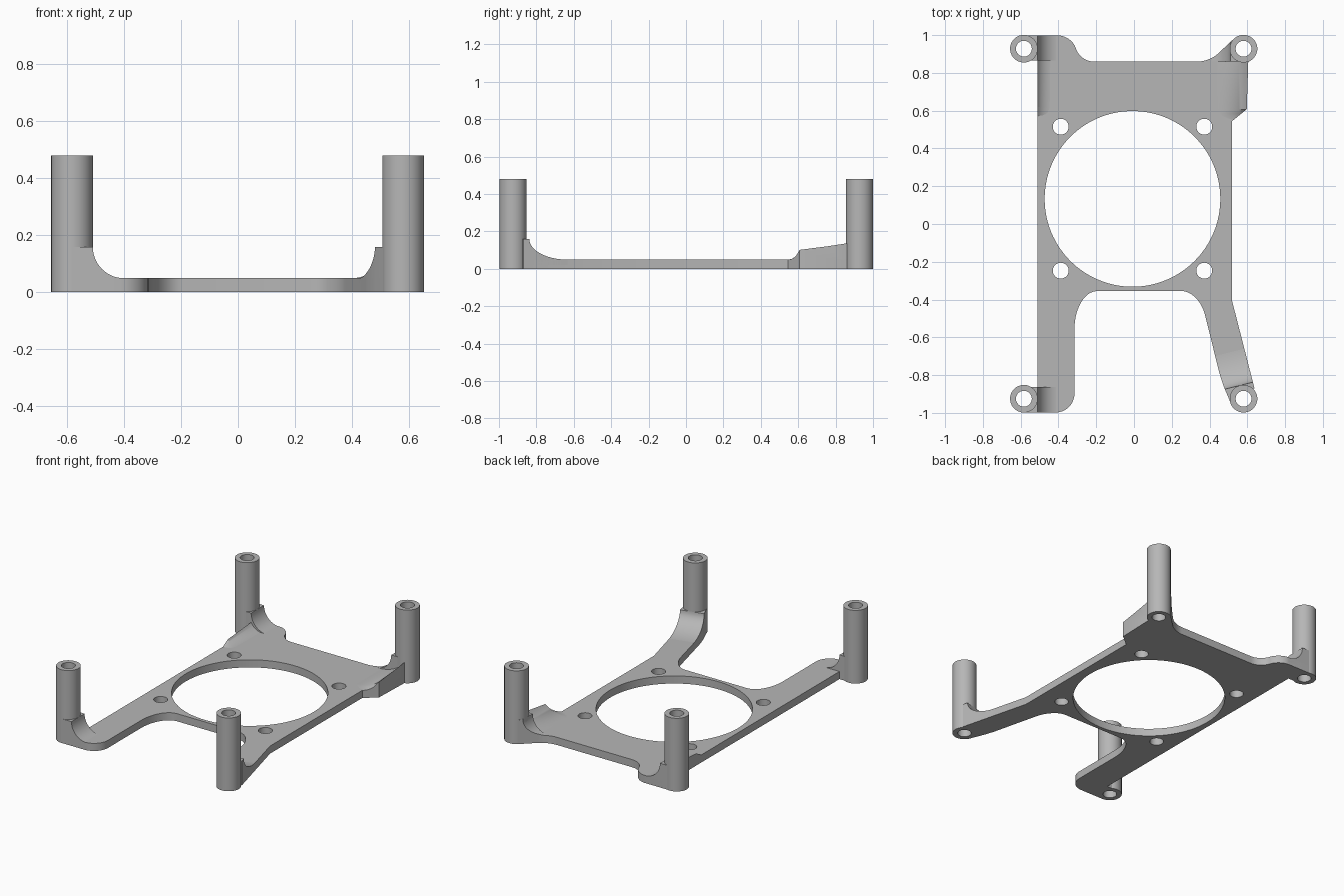
import bpy, bmesh, math
from mathutils import Vector, Matrix

cube = bpy.data.objects.get("Cube")
if cube:
    bpy.data.objects.remove(cube, do_unlink=True)

THICK, POST_H, POST_R, BORE_R = 0.05, 0.48, 0.073, 0.042
POSTS = {"front_right": (-0.583, -0.925), "back_right": (-0.583, 0.928),
         "front_left": (0.58, -0.925), "back_left": (0.58, 0.928)}

grey = bpy.data.materials.new("plain_grey")
grey.use_nodes = True
grey.diffuse_color = (0.47, 0.47, 0.47, 1)
bsdf = grey.node_tree.nodes["Principled BSDF"]
bsdf.inputs["Base Color"].default_value = grey.diffuse_color
bsdf.inputs["Roughness"].default_value = 0.6


def make_object(name, bm):
    bmesh.ops.recalc_face_normals(bm, faces=bm.faces)
    mesh = bpy.data.meshes.new(name)
    bm.to_mesh(mesh)
    bm.free()
    mesh.materials.append(grey)
    obj = bpy.data.objects.new(name, mesh)
    bpy.context.collection.objects.link(obj)
    return obj


def prism(name, points, z0, z1):
    bm = bmesh.new()
    face = bm.faces.new([bm.verts.new((x, y, z0)) for x, y in points])
    new = bmesh.ops.extrude_face_region(bm, geom=[face])["geom"]
    verts = [g for g in new if isinstance(g, bmesh.types.BMVert)]
    bmesh.ops.translate(bm, verts=verts, vec=(0, 0, z1 - z0))
    return make_object(name, bm)


def cylinders(name, centres, radius, z0, z1, sides=48):
    bm = bmesh.new()
    for x, y in centres:
        bmesh.ops.create_cone(bm, cap_ends=True, segments=sides, radius1=radius,
                              radius2=radius, depth=z1 - z0,
                              matrix=Matrix.Translation((x, y, (z0 + z1) / 2)))
    return make_object(name, bm)


def boolean(obj, other, operation):
    mod = obj.modifiers.new(operation.lower(), "BOOLEAN")
    mod.operation, mod.object, mod.solver = operation, other, "EXACT"
    bpy.context.view_layer.objects.active = obj
    bpy.ops.object.modifier_apply(modifier=mod.name)


def rounded(corners, steps=10):
    """Corners are (x, y, trim before, trim after); trimmed ones become arcs."""
    out = []
    for i, (x, y, before, after) in enumerate(corners):
        c = Vector((x, y))
        if not before:
            out.append(c)
            continue
        prev = Vector(corners[i - 1][:2])
        nxt = Vector(corners[(i + 1) % len(corners)][:2])
        a = c + (prev - c).normalized() * before
        b = c + (nxt - c).normalized() * after
        h1, h2 = a.lerp(c, 0.55), b.lerp(c, 0.55)
        for k in range(steps + 1):
            t = k / steps
            s = 1 - t
            out.append(a * s**3 + h1 * 3 * s * s * t + h2 * 3 * s * t * t + b * t**3)
    return out


def fillet(name, origin, direction, length, height, back, sections, sweep=90):
    """Concave ramp falling along direction, lofted over (offset, scale) sections."""
    d = Vector(direction).normalized()
    side = Vector((-d.y, d.x))
    full = 1 - math.cos(math.radians(sweep))
    base = THICK - 0.001
    curve = [(-back, base - 0.03, 0), (-back, base, height)]
    for k in range(15):
        a = math.radians(sweep) * (1 - k / 14)
        u = length * (1 - math.sin(a) / math.sin(math.radians(sweep)))
        curve.append((u, base, height * (1 - math.cos(a)) / full))
    curve.append((length, base - 0.03, 0))
    bm = bmesh.new()
    rings = []
    for offset, scale in sections:
        ring = []
        for u, z, rise in curve:
            p = Vector(origin) + d * u + side * offset
            ring.append(bm.verts.new((p.x, p.y, z + rise * scale)))
        rings.append(ring)
    for r, q in zip(rings, rings[1:]):
        for i in range(len(r)):
            j = (i + 1) % len(r)
            bm.faces.new((r[i], r[j], q[j], q[i]))
    bm.faces.new(rings[0])
    bm.faces.new(rings[-1])
    return make_object(name, bm)


# Outline of the flat frame with its four arms
outline = rounded([
    (-0.583, -0.998, 0, 0), (-0.315, -0.998, 0.1, 0.1),
    (-0.315, -0.355, 0.2, 0.12), (0.345, -0.355, 0.09, 0.13),
    (0.462, -0.83, 0.06, 0.06), (0.515, -0.955, 0, 0), (0.58, -0.925, 0, 0),
    (0.638, -0.87, 0, 0), (0.52, -0.41, 0, 0), (0.52, 0.545, 0, 0),
    (0.597, 0.608, 0, 0), (0.605, 0.86, 0, 0), (0.58, 0.928, 0, 0),
    (0.53, 0.982, 0, 0), (0.40, 0.86, 0.06, 0.06),
    (-0.285, 0.86, 0.07, 0.07), (-0.33, 0.998, 0.07, 0.07),
    (-0.583, 0.998, 0, 0), (-0.583, 0.865, 0, 0), (-0.51, 0.865, 0, 0),
    (-0.51, -0.862, 0, 0), (-0.583, -0.862, 0, 0)])
plate = prism("frame_plate", outline, 0, THICK)
trim = prism("outline_trim", outline, -0.1, 0.6)

# Cutters: large opening, mounting holes and post bores
opening = cylinders("opening_cutter", [(-0.008, 0.133)], 0.465, -0.1, 0.3, 128)
mounts = cylinders("mount_hole_cutter", [(x, y) for x in (-0.388, 0.372)
                                         for y in (-0.247, 0.515)], 0.042, -0.1, 0.3)
bores = cylinders("bore_cutter", POSTS.values(), BORE_R, -0.1, 0.7)
for cutter in (opening, mounts):
    boolean(plate, cutter, "DIFFERENCE")

# Curved ramps joining the arms to the posts
arm = Vector((-0.13, 0.52)).normalized()
foot = Vector(POSTS["front_left"]) + arm * POST_R
ramps = [
    fillet("front_right_ramp", (-0.51, -0.93), (1, 0), 0.11, 0.11, 0.073,
           [(-0.08, 1), (0.068, 1)]),
    fillet("back_right_ramp", (-0.51, 0.93), (1, 0), 0.11, 0.11, 0.073,
           [(-0.065, 1), (0.08, 1)]),
    fillet("right_edge_ramp", (-0.51, 0), (1, 0), 0.08, 0.05, 0,
           [(0.57, 0), (0.62, 0.6), (0.865, 1)], 60),
    fillet("back_left_ramp", (0.51, 0.93), (-1, 0), 0.11, 0.11, 0.07,
           [(-0.08, 1), (0.07, 1)]),
    fillet("front_left_ramp", foot, arm, 0.21, 0.11, 0.07,
           [(-0.12, 1), (0.12, 1)]),
    # Raised wing beside the back left post
    fillet("back_left_wing", (0.607, 0), (-1, 0), 0.19, 0.09, 0,
           [(-0.545, 0), (-0.565, 0.12), (-0.585, 0.35), (-0.605, 0.68),
            (-0.86, 1), (-0.94, 1.1)], 62)]
for ramp in ramps:
    boolean(ramp, trim, "INTERSECT")

# Hollow posts
posts = [cylinders(name + "_post", [xy], POST_R, 0, POST_H, 64)
         for name, xy in POSTS.items()]

parts = [plate] + ramps + posts
for part in parts:
    boolean(part, bores, "DIFFERENCE")
for helper in (trim, opening, mounts, bores):
    bpy.data.objects.remove(helper, do_unlink=True)

bpy.ops.object.select_all(action="DESELECT")
for part in parts:
    part.select_set(True)
bpy.context.view_layer.objects.active = plate
bpy.ops.object.shade_smooth_by_angle(angle=math.radians(30))
